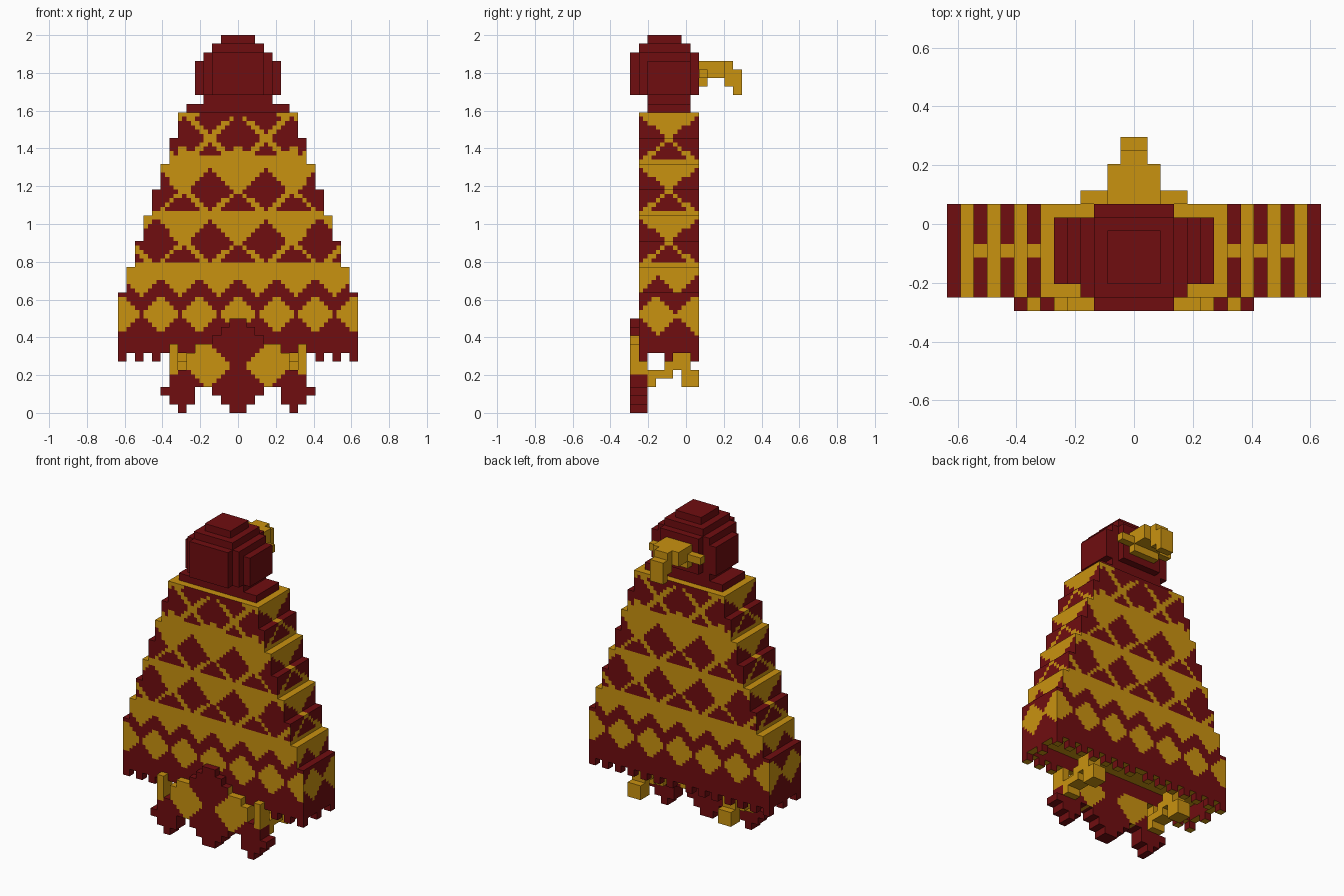
import bpy, bmesh, math
from mathutils import Vector

if "Cube" in bpy.data.objects:
    bpy.data.objects.remove(bpy.data.objects["Cube"])

V = 2 / 44            # block size: the model is 44 blocks tall
SUB = 2               # pattern cells per block edge
MAROON, GOLD = 0, 1


def material(name, rgb):
    m = bpy.data.materials.new(name)
    m.diffuse_color = (*rgb, 1)
    m.use_nodes = True
    m.node_tree.nodes["Principled BSDF"].inputs["Base Color"].default_value = m.diffuse_color
    return m


MATS = [material("dark_red", (0.162, 0.004, 0.005)),
        material("gold", (0.584, 0.287, 0.005))]


def box(x0, x1, y0, y1, z0, z1):
    """Set of block cells; y cells are counted from the front."""
    return {(x, y, z) for x in range(x0, x1) for y in range(y0, y1) for z in range(z0, z1)}


def sym(w, y0, y1, z0, z1):
    return box(-w, w, y0, y1, z0, z1)


def build(name, cells, rule):
    """Outer skin of a set of blocks, each face coloured by rule(point, normal)."""
    bm = bmesh.new()
    for c in cells:
        for axis in range(3):
            for s in (0, 1):
                nb = list(c)
                nb[axis] += 2 * s - 1
                if tuple(nb) in cells:
                    continue
                n = Vector((0, 0, 0))
                n[axis] = 2 * s - 1
                a, b = (axis + 1) % 3, (axis + 2) % 3
                for i in range(SUB):
                    for j in range(SUB):
                        pts = []
                        for di, dj in ((0, 0), (1, 0), (1, 1), (0, 1)):
                            p = Vector(c)
                            p[axis] += s
                            p[a] += (i + di) / SUB
                            p[b] += (j + dj) / SUB
                            p.y -= 6.5
                            pts.append(p * V)
                        if s == 0:
                            pts.reverse()
                        f = bm.faces.new([bm.verts.new(p) for p in pts])
                        f.material_index = rule(sum(pts, Vector()) / 4, n)
    bmesh.ops.remove_doubles(bm, verts=bm.verts, dist=1e-4)
    me = bpy.data.meshes.new(name)
    bm.to_mesh(me)
    bm.free()
    for m in MATS:
        me.materials.append(m)
    ob = bpy.data.objects.new(name, me)
    bpy.context.collection.objects.link(ob)
    return ob


def plain(col):
    return lambda p, n: col


def near(x, period, shift=0.0):
    """Distance to the nearest repeat of a motif."""
    return abs((x - shift + period / 2) % period - period / 2)


def robe_rule(p, n):
    side = abs(n.y) < 0.5
    z = p.z - 0.008 if n.z > 0.5 else p.z
    if n.z < -0.5:
        return GOLD
    u = p.y + 0.091 if side else p.x
    # hem: diamonds under a zigzag
    if z < 17 * V:
        d = near(u, 0.205, -0.06 if side else 0)
        if d + abs(z - 0.52) < 0.105:
            return GOLD
        return GOLD if d + z - 0.52 > 0.205 else MAROON
    # three tiers of crossing bands
    tier = int((z / V - 17) // 6)
    t = (z / V - 17) / 6 - tier
    if side:
        d = abs(u)
        if t > 0.93 or t < 0.08:
            return GOLD
        if t > 0.55 and d < (t - 0.5) * 0.25:
            return GOLD
        return GOLD if abs(d - abs(t - 0.5) * 0.29) < 0.019 else MAROON
    if tier == 2:
        d = near(u, 0.29, 0.145)
        if t < 0.15 or (t < 0.3 and d > 0.09 + t * 0.1):
            return GOLD
        if t > 0.88:
            return GOLD if abs(u) > 0.2 else MAROON
        return GOLD if abs(d - abs(t - 0.5) * 0.29) < 0.02 else MAROON
    d = near(u, 0.29)
    if t > 0.88 or t < 0.08:
        return GOLD
    if t > 0.5 and d < 0.03 + (t - 0.5) * 0.26:
        return GOLD
    return GOLD if abs(d - abs(t - 0.5) * 0.29) < 0.02 else MAROON


# robe: stepped body, hollow at the hem, with teeth along the lower edge
robe = set()
for k in range(7, 35):
    robe |= sym(14 - max(0, math.ceil((k - 13) / 3)), 1, 8, k, k + 1)
robe -= sym(13, 2, 7, 7, 9)
for x in range(-14, 14):
    i = x if x >= 0 else -x - 1
    if i % 2:
        robe |= {(x, 7, 6)}
        if i > 8:
            robe |= {(x, 1, 6)}
for x in (-14, 13):
    robe |= {(x, 4, 6)}
build("robe", robe, robe_rule)

# collar and neck
build("collar", sym(6, 2, 7, 35, 36) | sym(4, 2, 7, 36, 37), plain(MAROON))

# rounded head
head = (sym(4, 1, 7, 37, 42) | sym(3, 0, 8, 37, 42) | sym(5, 2, 6 + 1, 37, 41)
        | sym(3, 1, 7, 42, 43) | sym(2, 2, 6, 43, 44))
build("head", head, plain(MAROON))

# hair tail curling down behind the head
tail = (sym(4, 8, 9, 39, 40) | sym(2, 8, 9, 38, 41) | sym(2, 9, 11, 39, 41)
        | sym(1, 11, 12, 38, 41) | sym(1, 12, 13, 37, 40))
build("hair_tail", tail, plain(GOLD))


def apron_rule(p, n):
    x = abs(p.x)
    if abs(x - 0.165) + abs(p.z - 0.25) < 0.125:
        return GOLD
    if 0.13 < x < 0.28 and 0.27 < p.z:
        return GOLD
    return GOLD if x > 0.31 and p.z > 0.2 else MAROON


# front apron with a three-lobed lower edge
LOW = (0, 1, 2, 3, 3, 1, 0, 1, 2)
HIGH = (11, 10, 9, 8, 8, 7, 5, 8, 3)
apron = set()
for i, (lo, hi) in enumerate(zip(LOW, HIGH)):
    for x in (i, -i - 1):
        apron |= box(x, x + 1, 0, 2, lo, min(hi, 7)) | box(x, x + 1, 0, 1, lo, hi)
build("apron", apron, apron_rule)

# arched feet behind the apron
for side, x in (("left", -8), ("right", 6)):
    foot = (box(x, x + 2, 2, 3, 3, 5) | box(x, x + 2, 3, 4, 4, 5)
            | box(x, x + 2, 4, 5, 4, 6) | box(x, x + 2, 5, 7, 5, 7)
            | box(x, x + 2, 6, 8, 3, 5))
    build(side + "_foot", foot, plain(GOLD))
